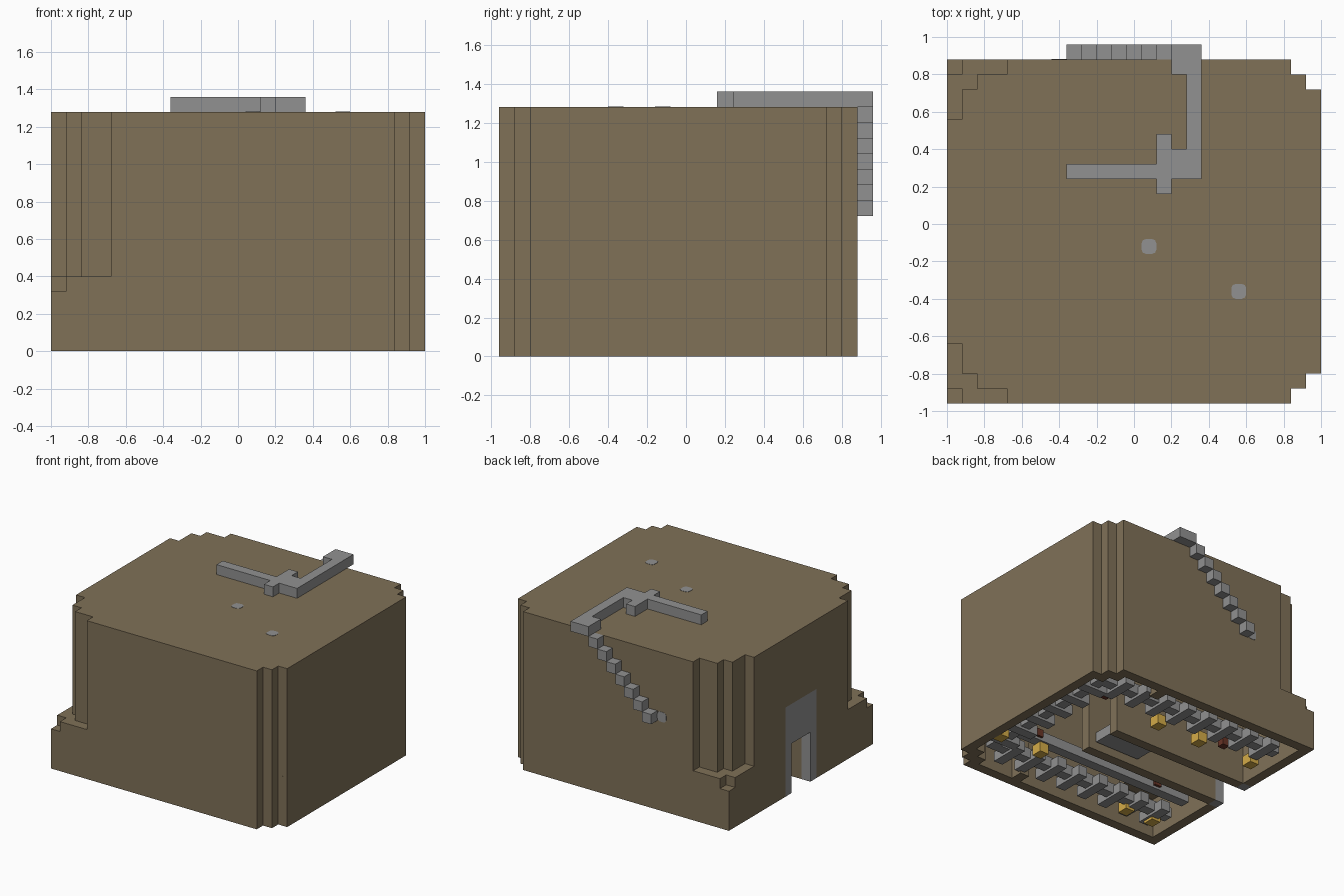
import bpy, bmesh, math

if "Cube" in bpy.data.objects:
    bpy.data.objects.remove(bpy.data.objects["Cube"], do_unlink=True)

U = 0.08      # one block
C = -0.04     # centre line of the house in y


def material(name, rgb):
    m = bpy.data.materials.new(name)
    m.use_nodes = True
    m.diffuse_color = (*rgb, 1)
    m.node_tree.nodes["Principled BSDF"].inputs["Base Color"].default_value = (*rgb, 1)
    return m


BROWN = material("earth_brown", (0.214, 0.165, 0.097))
GREY = material("stone_grey", (0.285, 0.285, 0.285))
GOLD = material("lamp_gold", (0.66, 0.41, 0.065))
RED = material("dark_red", (0.14, 0.035, 0.02))


def finish(name, bm, mat):
    bmesh.ops.recalc_face_normals(bm, faces=bm.faces)
    mesh = bpy.data.meshes.new(name)
    bm.to_mesh(mesh)
    bm.free()
    mesh.materials.append(mat)
    ob = bpy.data.objects.new(name, mesh)
    bpy.context.collection.objects.link(ob)
    return ob


def box(name, x, y, z, mat):
    bm = bmesh.new()
    bmesh.ops.create_cube(bm, size=1)
    for v in bm.verts:
        for i, (a, b) in enumerate((x, y, z)):
            v.co[i] = (a + b) / 2 + v.co[i] * (b - a)
    return finish(name, bm, mat)


def prism(name, half, z0, z1, mat):
    """Extrude a half outline mirrored across the centre line."""
    outline = half + [(x, -y) for x, y in reversed(half)]
    bm = bmesh.new()
    face = bm.faces.new([bm.verts.new((x, C + y, z0)) for x, y in outline])
    top = bmesh.ops.extrude_face_region(bm, geom=[face])["geom"]
    bmesh.ops.translate(bm, vec=(0, 0, z1 - z0),
                        verts=[g for g in top if isinstance(g, bmesh.types.BMVert)])
    return finish(name, bm, mat)


def cut(target, cutter):
    mod = target.modifiers.new("cut", "BOOLEAN")
    mod.operation = "DIFFERENCE"
    mod.solver = "EXACT"
    mod.object = cutter
    bpy.context.view_layer.objects.active = target
    bpy.ops.object.modifier_apply(modifier=mod.name)
    bpy.data.objects.remove(cutter, do_unlink=True)


def spot(name, location, tilt):
    """Rounded square of stone lying flush on a surface."""
    bm = bmesh.new()
    bmesh.ops.create_cube(bm, size=U)
    upright = [e for e in bm.edges if abs(e.verts[0].co.z - e.verts[1].co.z) > U / 2]
    bmesh.ops.bevel(bm, geom=upright, offset=U * .3, segments=2, profile=.5, affect="EDGES")
    for v in bm.verts:
        v.co.z *= .05
    ob = finish(name, bm, GREY)
    ob.location = location
    ob.rotation_euler.x = tilt


# House shell: stepped outlines, each layer hollowed by an inset outline
east = [(1, .76), (.92, .76), (.92, .84), (.84, .84), (.84, .92)]
east_in = [(x - U, y - U) for x, y in east]
west = [(-.68, .92), (-.68, .84), (-.84, .84), (-.84, .76), (-.92, .76), (-.92, .6), (-1, .6)]
west_in = [(x + U, y - U) for x, y in west]
notch = [(-.92, .92), (-.92, .84), (-1, .84)]
layers = [
    ("base_walls", [(-1, .92)], [(-.92, .84)], 0, .32, .5),
    ("ledge_walls", notch, west_in, .32, .4, .5),
    ("upper_walls", west, west_in, .4, 1.28, 1.2),
]
for name, outer, inner, z0, z1, room_top in layers:
    wall = prism(name, east + outer, z0, z1, BROWN)
    cut(wall, prism("room_cutter", east_in + inner, z0 - .1, room_top, BROWN))
    cut(wall, box("door_cutter", (-1.1, -.86), (C - .2, C + .2), (-.2, .72), BROWN))

# Door frame
for side in (-1, 1):
    y = sorted((C + side * .12, C + side * .2))
    box("door_jamb", (-1, -.92), y, (0, .4), GREY)
box("door_lintel", (-1, -.92), (C - .2, C + .2), (.4, .72), GREY)

# Stairs climbing the back wall
for i in range(7):
    x, z = -.36 + i * U, .72 + i * U
    box("stair_step", (x, x + U), (.88, .96), (z, z + U), GREY)

# Stone path on the roof
path = [
    ("path_landing", (.2, .36), (.8, .96)),
    ("path_long", (.28, .36), (.4, .8)),
    ("path_turn", (.2, .36), (.24, .4)),
    ("path_cross", (.12, .2), (.16, .48)),
    ("path_end", (-.36, .12), (.24, .32)),
]
for name, x, y in path:
    box(name, x, y, (1.28, 1.36), GREY)

# Flush stone spots
spot("roof_spot", (.08, -.12, 1.28), 0)
spot("roof_spot", (.56, -.36, 1.28), 0)
spot("wall_spot", (-.4, .88, .76), math.pi / 2)

# Interior, mirrored to both sides of the entrance hall
for side in (-1, 1):
    def span(a, b):
        return sorted((C + side * a, C + side * b))

    box("hall_wall", (-.92, .3), span(.12, .2), (0, .72), BROWN)
    box("wall_pier", (.36, .44), span(.74, .84), (0, .72), BROWN)
    box("rack_rail", (-.88, .84), span(.58, .66), (.04, .12), GREY)
    for i in range(8):
        x = -.8 + i * .2
        box("rack_rung", (x, x + U), span(.5, .76), (.02, .1), GREY)
    for x in (-.6, .54):
        box("red_block", (x, x + .06), span(.36, .42), (.1, .16), RED)

# Front inner rail and the rack along the end wall
box("inner_rail", (-.88, .84), (C - .46, C - .38), (.08, .16), GREY)
box("end_rail", (.76, .84), (C - .58, C + .58), (.04, .12), GREY)
for i in range(6):
    y = C - .54 + i * .2
    box("end_rung", (.68, .9), (y, y + U), (.02, .1), GREY)

# Hanging lamps
lamps = [(.88, -.44), (.5, -.44), (.1, .44), (-.29, .44), (-.79, .44), (-.53, -.68), (-.78, -.68)]
for x, y in lamps:
    box("lamp", (x - .04, x + .04), (C + y - .045, C + y + .045), (0, .08), GOLD)

# Stone table in the hall
box("hall_table", (-.16, .24), (C - .11, C + .11), (.06, .14), GREY)
